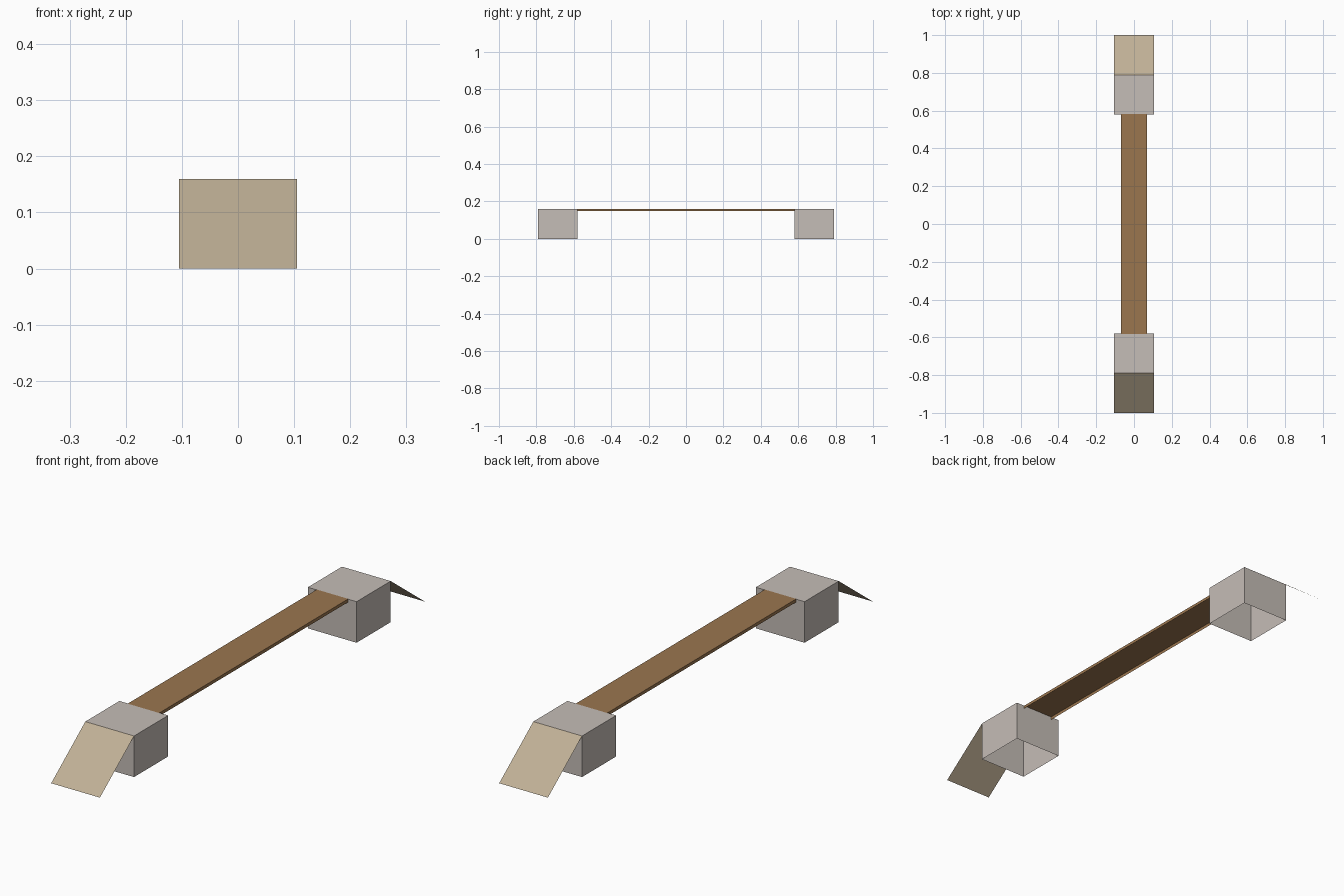
import bpy, bmesh

if "Cube" in bpy.data.objects:
    bpy.data.objects.remove(bpy.data.objects["Cube"])


def lin(c):
    c /= 255
    return c / 12.92 if c <= 0.04045 else ((c + 0.055) / 1.055) ** 2.4


def material(name, r, g, b):
    m = bpy.data.materials.new(name)
    m.diffuse_color = (lin(r), lin(g), lin(b), 1)
    m.use_nodes = True
    m.node_tree.nodes["Principled BSDF"].inputs["Base Color"].default_value = m.diffuse_color
    return m


def finish(bm, name, mat):
    me = bpy.data.meshes.new(name)
    bm.to_mesh(me)
    bm.free()
    me.materials.append(mat)
    ob = bpy.data.objects.new(name, me)
    bpy.context.collection.objects.link(ob)
    return ob


def shell(name, lo, hi, mat, drop):
    """Thin-walled box; faces whose normal passes drop() are left open."""
    bm = bmesh.new()
    bmesh.ops.create_cube(bm, size=1)
    for v in bm.verts:
        v.co = [(a + b) / 2 + c * (b - a) for a, b, c in zip(lo, hi, v.co)]
    bm.normal_update()
    bmesh.ops.delete(bm, geom=[f for f in bm.faces if drop(f.normal)], context='FACES')
    return finish(bm, name, mat)


grey = material("concrete grey", 197, 189, 183)
wood = material("plank brown", 155, 118, 79)
tan = material("ramp tan", 192, 176, 150)

W, H = 0.105, 0.16          # half width and height
IN, OUT, END = 0.58, 0.79, 1.0

# plank: top sheet with shallow side lips, open below and at the ends
shell("plank", (-0.068, -IN - 0.002, H - 0.012), (0.068, IN + 0.002, H + 0.0003), wood,
      lambda n: n.z < -0.5 or abs(n.y) > 0.5)

for s, side in ((-1, "front"), (1, "back")):
    # block, open underneath
    y0, y1 = sorted((s * IN, s * OUT))
    shell(side + "_block", (-W, y0, 0), (W, y1, H), grey, lambda n: n.z < -0.5)

    # sloping ramp sheet
    bm = bmesh.new()
    pts = [(-W, s * OUT, H), (W, s * OUT, H), (W, s * END, 0), (-W, s * END, 0)]
    f = bm.faces.new([bm.verts.new(p) for p in pts])
    f.normal_update()
    if f.normal.z < 0:
        f.normal_flip()
    finish(bm, side + "_ramp", tan)
